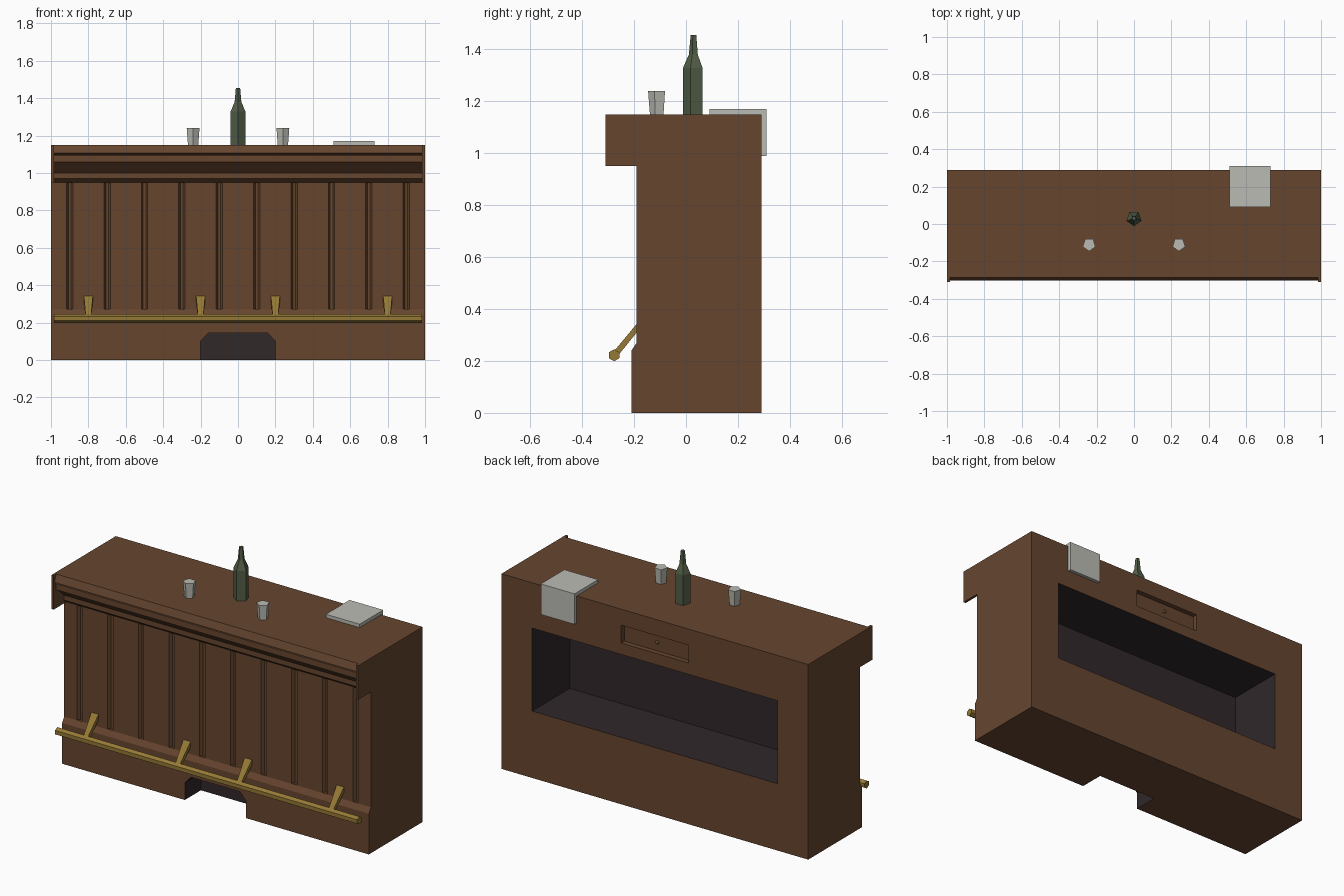
import bpy, bmesh, math
from mathutils import Vector

if "Cube" in bpy.data.objects:
    bpy.data.objects.remove(bpy.data.objects["Cube"])


def material(name, rgb):
    m = bpy.data.materials.new(name)
    m.diffuse_color = (*rgb, 1)
    m.use_nodes = True
    m.node_tree.nodes["Principled BSDF"].inputs["Base Color"].default_value = m.diffuse_color
    return m


WOOD = material("brown wood", (0.133, 0.060, 0.028))
DARK = material("dark interior", (0.030, 0.021, 0.023))
BRASS = material("brass", (0.30, 0.19, 0.036))
GREEN = material("green glass", (0.085, 0.112, 0.062))
PALE = material("pale grey", (0.50, 0.50, 0.46))


def finish(name, bm, mat):
    bmesh.ops.recalc_face_normals(bm, faces=bm.faces)
    me = bpy.data.meshes.new(name)
    bm.to_mesh(me)
    bm.free()
    me.materials.append(mat)
    ob = bpy.data.objects.new(name, me)
    bpy.context.collection.objects.link(ob)
    return ob


def prism(bm, points, offset):
    """Extrude a closed 3D outline along an offset."""
    f = bm.faces.new([bm.verts.new(p) for p in points])
    res = bmesh.ops.extrude_face_region(bm, geom=[f], use_keep_orig=True)
    vs = [g for g in res["geom"] if isinstance(g, bmesh.types.BMVert)]
    bmesh.ops.translate(bm, verts=vs, vec=Vector(offset))


def box(bm, x, y, z):
    prism(bm, [(x[0], y[0], z[0]), (x[1], y[0], z[0]), (x[1], y[1], z[0]), (x[0], y[1], z[0])],
          (0, 0, z[1] - z[0]))


def along_x(name, profile, x0, x1, mat):
    bm = bmesh.new()
    prism(bm, [(x0, y, z) for y, z in profile], (x1 - x0, 0, 0))
    return finish(name, bm, mat)


def lathe(name, rings, centre, sides, mat):
    """Stack of polygon rings (radius, z), one corner towards the front."""
    bm = bmesh.new()
    loops = []
    for r, z in rings:
        loops.append([bm.verts.new((centre[0] + r * math.cos(a), centre[1] + r * math.sin(a), z))
                      for a in (-math.pi / 2 + 2 * math.pi * i / sides for i in range(sides))])
    for lo, hi in zip(loops, loops[1:]):
        for i in range(sides):
            j = (i + 1) % sides
            bm.faces.new((lo[i], lo[j], hi[j], hi[i]))
    bm.faces.new(loops[0])
    bm.faces.new(loops[-1])
    return finish(name, bm, mat)


# Counter body with moulded front edge
base = [(0.29, 0), (-0.21, 0), (-0.21, 0.24), (-0.19, 0.27)]
moulding = [(-0.19, 0.95), (-0.215, 0.97), (-0.215, 1.0), (-0.275, 1.055), (-0.29, 1.06),
            (-0.29, 1.095), (-0.28, 1.10), (-0.303, 1.108), (-0.285, 1.15)]
body = along_x("counter_body", base + moulding + [(0.29, 1.15)], -0.985, 0.985, WOOD)

# End panels
end = base + [(-0.19, 0.95), (-0.31, 0.95), (-0.31, 1.15), (0.29, 1.15)]
for side, name in ((-1, "left_end_panel"), (1, "right_end_panel")):
    along_x(name, end, side * 0.985, side, WOOD)

# Cutters: shelf opening, drawer recess, foot alcove, panel grooves
cut = bmesh.new()
box(cut, (-0.8, 0.8), (-0.06, 0.4), (0.394, 0.883))
box(cut, (-0.22, 0.22), (0.26, 0.4), (0.95, 1.055))
prism(cut, [(-0.2, -0.4, -0.1), (0.2, -0.4, -0.1), (0.2, -0.4, 0.1), (0.16, -0.4, 0.145),
            (-0.16, -0.4, 0.145), (-0.2, -0.4, 0.1)], (0, 0.34, 0))
for i in range(10):
    x = -0.9 + 0.2 * i
    prism(cut, [(x - 0.017, -0.2, 0.272), (x + 0.017, -0.2, 0.272), (x + 0.017, -0.19, 0.272),
                (x + 0.007, -0.172, 0.272), (x - 0.007, -0.172, 0.272),
                (x - 0.017, -0.19, 0.272)], (0, 0, 0.676))
cutter = finish("cutter", cut, WOOD)
cutter.hide_render = True
mod = body.modifiers.new("cuts", 'BOOLEAN')
mod.operation = 'DIFFERENCE'
mod.solver = 'EXACT'
mod.object = cutter
bpy.context.view_layer.update()
cut_mesh = bpy.data.meshes.new_from_object(body.evaluated_get(bpy.context.evaluated_depsgraph_get()))
body.modifiers.clear()
body.data = cut_mesh
bpy.data.objects.remove(cutter)

# Dark colour inside the shelf opening and the alcove
cut_mesh.materials.clear()
cut_mesh.materials.append(WOOD)
cut_mesh.materials.append(DARK)
for p in cut_mesh.polygons:
    c = p.center
    shelf = abs(c.x) < 0.805 and -0.065 < c.y < 0.285 and 0.39 < c.z < 0.89
    alcove = abs(c.x) < 0.205 and -0.205 < c.y < -0.055 and 0.005 < c.z < 0.15
    p.material_index = 1 if shelf or alcove else 0

# Drawer knob
bm = bmesh.new()
bmesh.ops.create_icosphere(bm, subdivisions=1, radius=0.012)
bmesh.ops.translate(bm, verts=bm.verts, vec=(0, 0.268, 1.005))
finish("drawer_knob", bm, BRASS)

# Foot rail
hexagon = [(-0.277 + 0.023 * math.sin(i * math.pi / 3), 0.222 + 0.023 * math.cos(i * math.pi / 3))
           for i in range(6)]
along_x("foot_rail", hexagon, -0.985, 0.985, BRASS)

# Rail brackets, wider at the wall
for n, x in enumerate((-0.8, -0.2, 0.2, 0.8)):
    bm = bmesh.new()
    rings = []
    for w, pts in ((0.014, [(-0.282, 0.232), (-0.264, 0.218)]),
                   (0.024, [(-0.188, 0.345), (-0.188, 0.312)])):
        (ya, za), (yb, zb) = pts
        rings.append([bm.verts.new(v) for v in ((x - w, ya, za), (x + w, ya, za),
                                                (x + w, yb, zb), (x - w, yb, zb))])
    for i in range(4):
        j = (i + 1) % 4
        bm.faces.new((rings[0][i], rings[0][j], rings[1][j], rings[1][i]))
    bm.faces.new(rings[0])
    bm.faces.new(rings[1])
    finish(f"rail_bracket_{n + 1}", bm, BRASS)

# Bottle and drinking glasses
lathe("bottle", [(0.042, 1.15), (0.042, 1.328), (0.019, 1.38), (0.012, 1.455)], (0, 0.03), 5, GREEN)
for side, name in ((-1, "left_glass"), (1, "right_glass")):
    lathe(name, [(0.029, 1.15), (0.036, 1.24)], (side * 0.24, -0.11), 5, PALE)

# Cloth folded over the back edge
along_x("cloth", [(0.09, 1.15), (0.09, 1.17), (0.31, 1.17), (0.31, 0.99), (0.29, 0.99), (0.29, 1.15)],
        0.51, 0.73, PALE)
